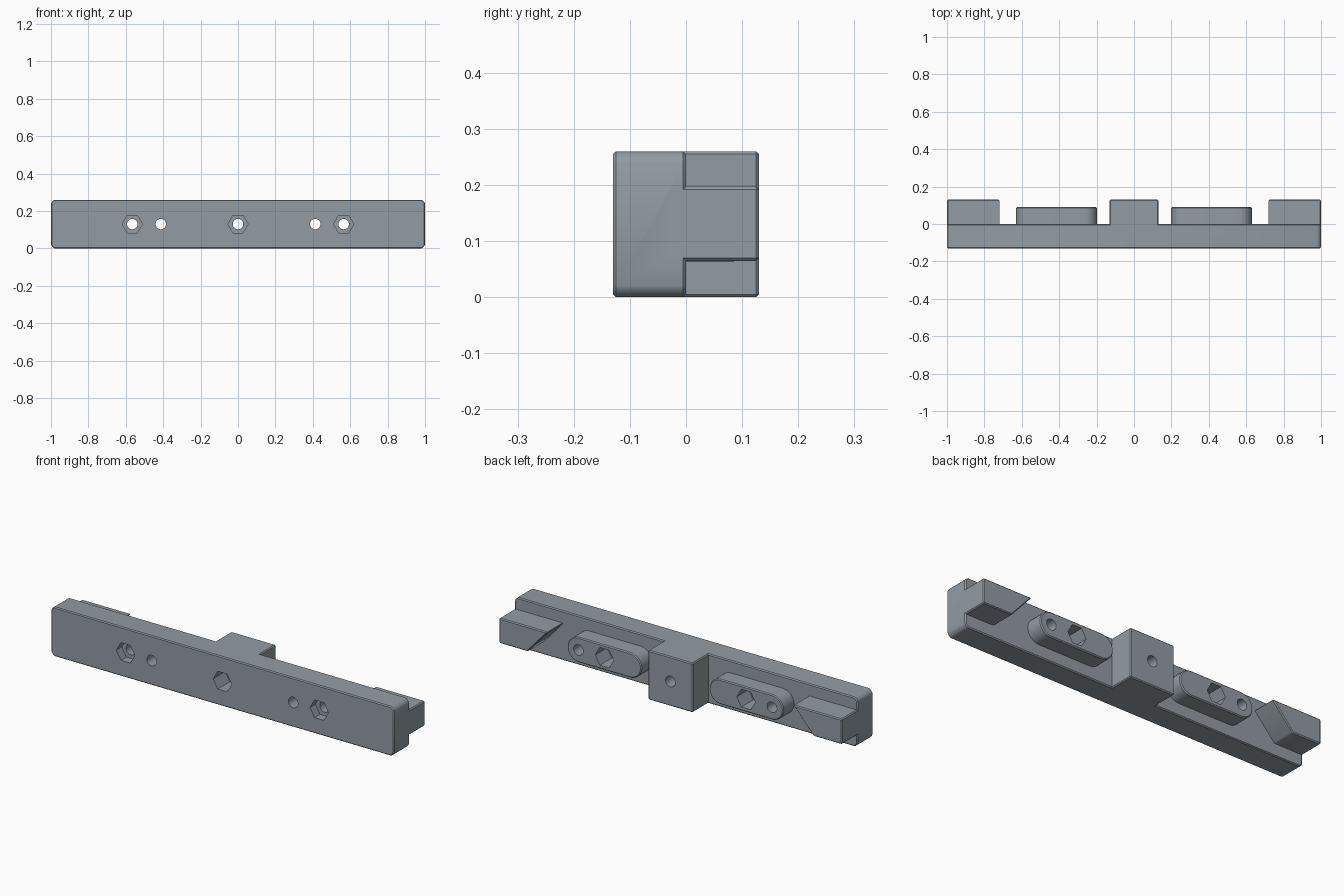
import bpy, bmesh, math

if "Cube" in bpy.data.objects:
    bpy.data.objects.remove(bpy.data.objects["Cube"])

H = 0.26          # bar height
MID = H / 2
EDGE = 0.005      # small edge chamfer

steel = bpy.data.materials.new("blue_grey")
steel.diffuse_color = (0.29, 0.335, 0.37, 1)
steel.use_nodes = True
steel.node_tree.nodes["Principled BSDF"].inputs["Base Color"].default_value = steel.diffuse_color


def prism(name, outline, y0, y1, bevel=0.0):
    """Extrude an x-z outline along y, with optional chamfered edges."""
    bm = bmesh.new()
    face = bm.faces.new([bm.verts.new((x, y0, z)) for x, z in outline])
    ext = bmesh.ops.extrude_face_region(bm, geom=[face])
    new = [v for v in ext["geom"] if isinstance(v, bmesh.types.BMVert)]
    bmesh.ops.translate(bm, verts=new, vec=(0, y1 - y0, 0))
    bmesh.ops.recalc_face_normals(bm, faces=bm.faces)
    if bevel:
        sharp = [e for e in bm.edges if e.calc_face_angle(0) > math.radians(30)]
        bmesh.ops.bevel(bm, geom=sharp, offset=bevel, segments=1,
                        affect='EDGES', clamp_overlap=True)
    mesh = bpy.data.meshes.new(name)
    bm.to_mesh(mesh)
    bm.free()
    mesh.materials.append(steel)
    ob = bpy.data.objects.new(name, mesh)
    bpy.context.collection.objects.link(ob)
    return ob


def ngon(cx, r, n):
    return [(cx + r * math.cos(2 * math.pi * i / n),
             MID + r * math.sin(2 * math.pi * i / n)) for i in range(n)]


def stadium(x0, x1, r, n=16):
    pts = []
    for cx, start in ((x1 - r, -math.pi / 2), (x0 + r, math.pi / 2)):
        for i in range(n + 1):
            a = start + math.pi * i / n
            pts.append((cx + r * math.cos(a), MID + r * math.sin(a)))
    return pts


def combine(target, tool, operation):
    mod = target.modifiers.new(operation.lower(), 'BOOLEAN')
    mod.object, mod.operation, mod.solver = tool, operation, 'EXACT'
    bpy.context.view_layer.objects.active = target
    bpy.ops.object.modifier_apply(modifier=mod.name)
    bpy.data.objects.remove(tool)


# Long bar with cut corners
c = 0.016
bar = prism("mounting_bar",
            [(-1 + c, 0), (1 - c, 0), (1, c), (1, H - c),
             (1 - c, H), (-1 + c, H), (-1, H - c), (-1, c)],
            -0.13, 0, EDGE)

# Central block at the back
combine(bar, prism("centre_block", [(-0.13, 0), (0.13, 0), (0.13, H), (-0.13, H)],
                   -0.03, 0.13, EDGE), 'UNION')

for s in (-1, 1):
    # Rounded pads
    x0, x1 = sorted((s * 0.198, s * 0.63))
    combine(bar, prism("rounded_pad", stadium(x0, x1, 0.066), -0.03, 0.09, EDGE), 'UNION')
    # End blocks with a slanted inner end
    combine(bar, prism("end_block", [(s * 0.715, 0.197), (s, 0.197),
                                     (s, 0.065), (s * 0.833, 0.065)],
                       -0.03, 0.13, EDGE), 'UNION')

# Bolt holes right through
for x in (-0.565, -0.413, 0, 0.413, 0.565):
    combine(bar, prism("bolt_hole", ngon(x, 0.028, 28), -0.3, 0.3), 'DIFFERENCE')

# Hexagonal nut pockets: front outer, front centre, back of each pad
for x, y0, y1 in ((-0.565, -0.3, -0.085), (0.565, -0.3, -0.085), (0, -0.3, -0.03),
                  (-0.413, -0.01, 0.3), (0.413, -0.01, 0.3)):
    combine(bar, prism("nut_pocket", ngon(x, 0.054, 6), y0, y1), 'DIFFERENCE')

# Smooth only the round walls
bpy.ops.object.select_all(action='DESELECT')
bar.select_set(True)
bpy.context.view_layer.objects.active = bar
bpy.ops.object.shade_smooth_by_angle(angle=math.radians(25))
